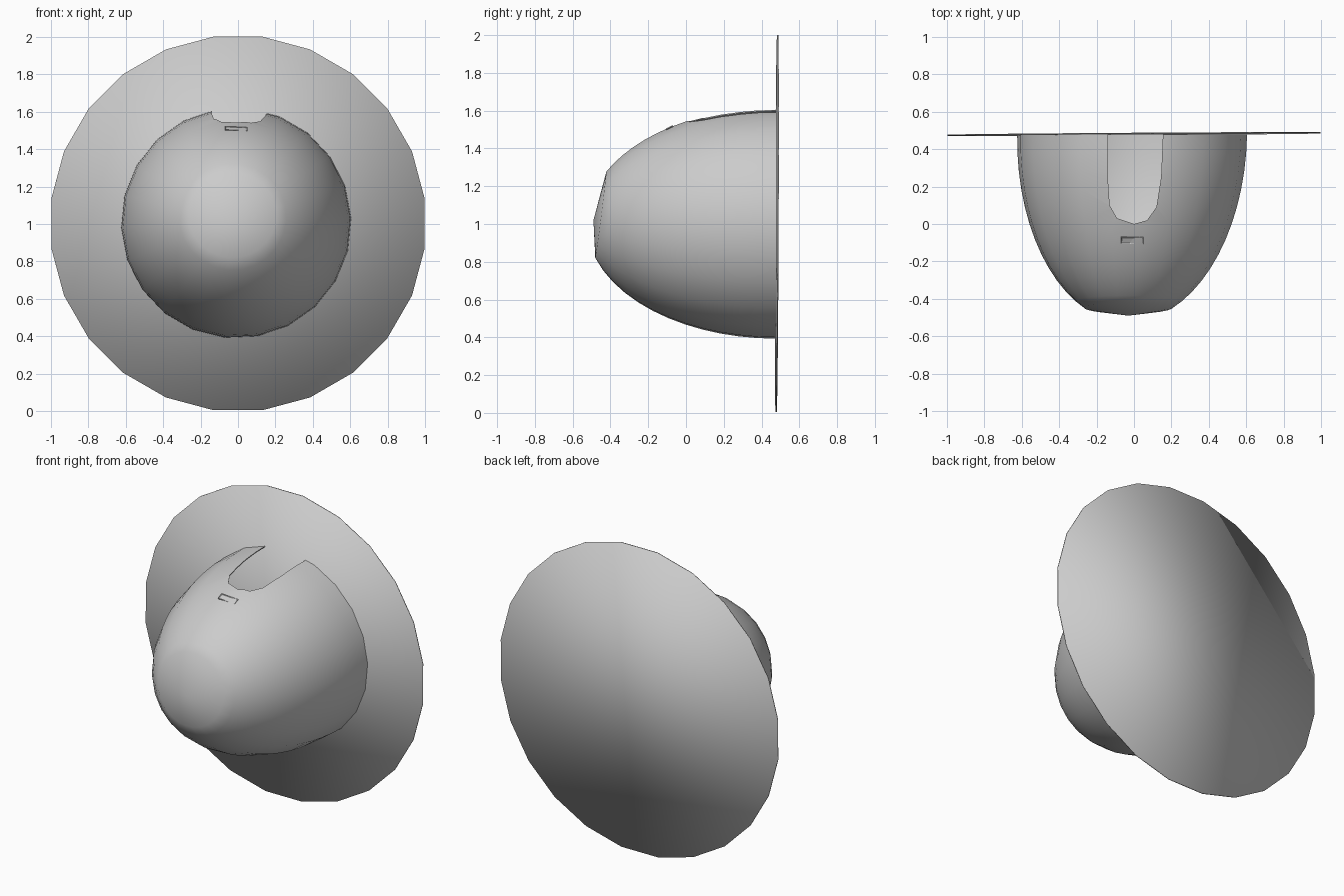
import bpy
import bmesh
from math import sin, cos, pi, radians

if "Cube" in bpy.data.objects:
    bpy.data.objects.remove(bpy.data.objects["Cube"], do_unlink=True)

grey = bpy.data.materials.new("plain grey")
grey.use_nodes = True
grey.diffuse_color = (0.6, 0.6, 0.6, 1)
grey.node_tree.nodes["Principled BSDF"].inputs["Base Color"].default_value = (0.6, 0.6, 0.6, 1)


def activate(obj):
    bpy.ops.object.select_all(action='DESELECT')
    obj.select_set(True)
    bpy.context.view_layer.objects.active = obj


def finish(name, bm):
    bmesh.ops.recalc_face_normals(bm, faces=bm.faces)
    mesh = bpy.data.meshes.new(name)
    bm.to_mesh(mesh)
    bm.free()
    obj = bpy.data.objects.new(name, mesh)
    bpy.context.collection.objects.link(obj)
    mesh.materials.append(grey)
    return obj


# Brim: thin, slightly tilted disc, smooth across its rim
bpy.ops.mesh.primitive_cylinder_add(vertices=24, radius=1.007, depth=0.006,
                                    location=(0, 0.481, 1.003),
                                    rotation=(pi / 2 - 0.004, radians(7.5), 0.006))
brim = bpy.context.object
brim.name = "brim_disc"
brim.data.materials.append(grey)
bpy.ops.object.shade_smooth()

# Dome: elliptical rings ending in a blunt, tilted nose
SIDES, RINGS = 22, 12
bm = bmesh.new()
rings = []
for i in range(RINGS + 1):
    f = i / RINGS
    ring = []
    for j in range(SIDES):
        phi = 2 * pi * (j + 0.15) / SIDES
        a = radians(68 * f - 4.5 * f ** 3 * sin(phi))
        r = 0.615 * cos(a)
        ring.append(bm.verts.new((r * cos(phi) - 0.01 - 0.02 * f,
                                  0.478 - 1.005 * sin(a),
                                  1.005 + r * sin(phi))))
    rings.append(ring)
for low, high in zip(rings, rings[1:]):
    for j in range(SIDES):
        k = (j + 1) % SIDES
        bm.faces.new((low[j], low[k], high[k], high[j]))
tip = bm.verts.new((-0.03, -0.49, 1.02))
for j in range(SIDES):
    bm.faces.new((rings[-1][j], rings[-1][(j + 1) % SIDES], tip))
dome = finish("dome_shell", bm)

# U-shaped slot cut through the top of the dome
outline = [(-0.14, 0.6), (-0.14, 0.25), (-0.13, 0.1), (-0.09, 0.03), (0, 0.0),
           (0.07, 0.02), (0.12, 0.09), (0.145, 0.25), (0.16, 0.6)]
bm = bmesh.new()
base = bm.faces.new([bm.verts.new((x, y, 1.3)) for x, y in outline])
side = bmesh.ops.extrude_face_region(bm, geom=[base])
bmesh.ops.translate(bm, vec=(0, 0, 0.5),
                    verts=[g for g in side["geom"] if isinstance(g, bmesh.types.BMVert)])
cutter = finish("slot_cutter", bm)
cutter.hide_render = True

activate(dome)
shell = dome.modifiers.new("shell", 'SOLIDIFY')
shell.thickness = 0.006
shell.offset = -1
cut = dome.modifiers.new("slot", 'BOOLEAN')
cut.operation = 'DIFFERENCE'
cut.solver = 'EXACT'
cut.object = cutter
for m in ("shell", "slot"):
    bpy.ops.object.modifier_apply(modifier=m)
bpy.data.objects.remove(cutter, do_unlink=True)
activate(dome)
bpy.ops.object.shade_smooth_by_angle(angle=radians(60))

# Small plate in front of the slot, with a recessed face
bm = bmesh.new()
bmesh.ops.create_cube(bm, size=1)
bmesh.ops.scale(bm, vec=(0.12, 0.04, 0.018), verts=bm.verts)
top = [f for f in bm.faces if f.normal.z > 0.9]
bmesh.ops.inset_region(bm, faces=top, thickness=0.006, depth=-0.003)
plate = finish("small_plate", bm)
plate.location = (-0.01, -0.085, 1.503)
plate.rotation_euler = (radians(27), radians(3), 0)
